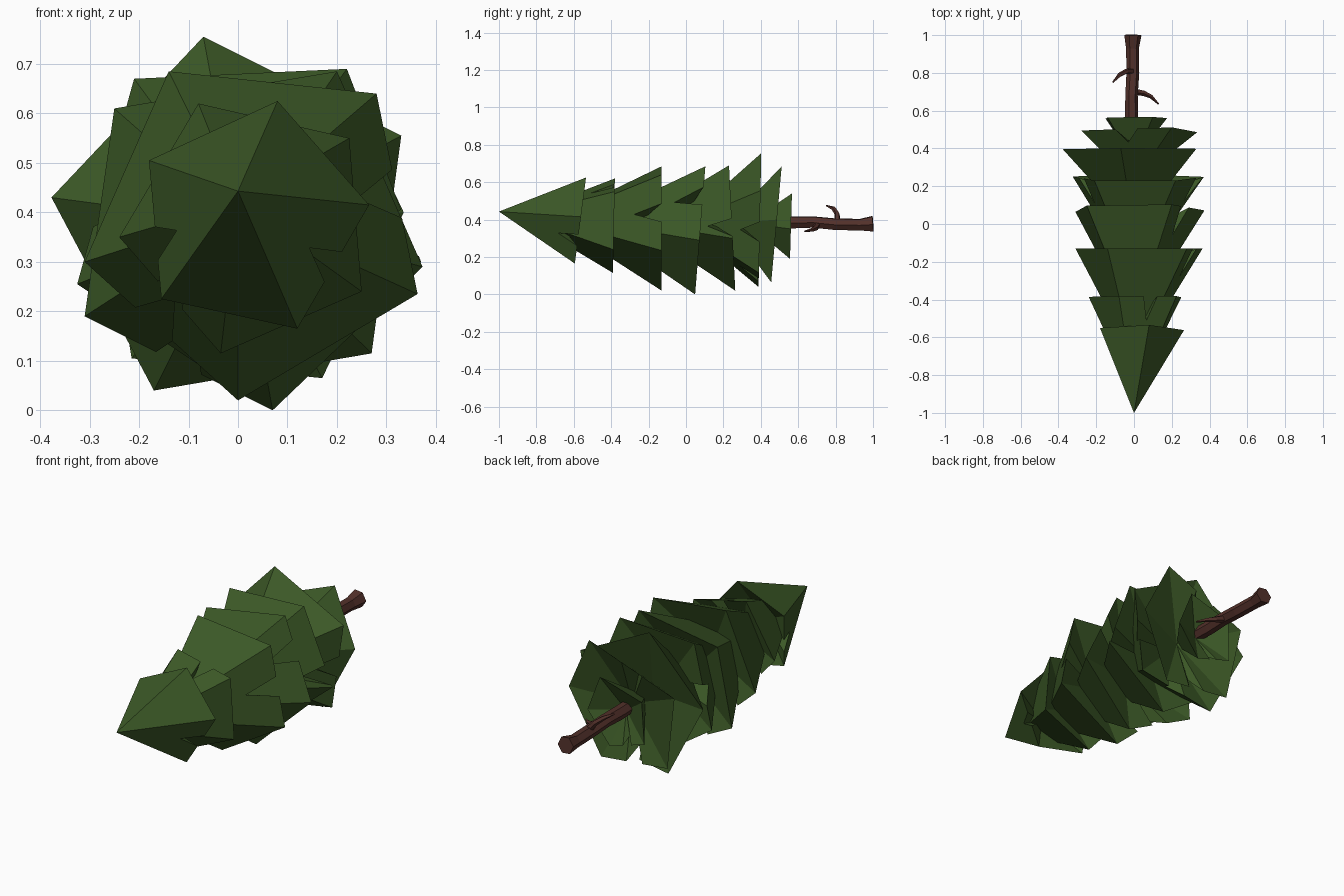
import bpy, bmesh, math
from mathutils import Vector


def material(name, rgb):
    m = bpy.data.materials.new(name)
    m.diffuse_color = (*rgb, 1)
    return m


GREEN = material("needle green", (0.045, 0.10, 0.02))
BROWN = material("bark brown", (0.085, 0.030, 0.023))


def finish(name, bm, mat):
    bmesh.ops.recalc_face_normals(bm, faces=bm.faces[:])
    me = bpy.data.meshes.new(name)
    bm.to_mesh(me)
    bm.free()
    me.materials.append(mat)
    bpy.context.collection.objects.link(bpy.data.objects.new(name, me))


def tier(name, apex, y, tilt, hollow, corners, notches):
    """Five-sided cone skirt with wedge notches and a hollow underside."""
    pts = [Vector((x, y + tilt * (z - 0.39), z)) for x, z in corners]
    tip = Vector(apex)
    ring = []
    for i, a in enumerate(pts):
        b = pts[(i + 1) % len(pts)]
        ring.append(a)
        if i in notches:
            t = notches[i]
            ring += [a.lerp(b, t - 0.12), a.lerp(b, t).lerp(tip, 0.25), a.lerp(b, t + 0.12)]
    mid = sum(pts, Vector()) / len(pts) - Vector((0, hollow, 0))
    bm = bmesh.new()
    vs = [bm.verts.new(p) for p in ring]
    top, bot = bm.verts.new(tip), bm.verts.new(mid)
    for i, v in enumerate(vs):
        w = vs[(i + 1) % len(vs)]
        bm.faces.new((top, v, w))
        bm.faces.new((bot, w, v))
    finish(name, bm, GREEN)


# Needle tiers: apex, base y, tilt, hollow, corners (x, z), notches {side: position}
tier("tip_tier", (0, -1, 0.443), -0.565, 0.13, 0.12,
     [(0.08, 0.625), (0.265, 0.415), (0.12, 0.165), (-0.155, 0.225), (-0.18, 0.505)], {1: 0.5, 3: 0.4})
tier("tier_2", (0, -0.90, 0.42), -0.385, 0.02, 0.12,
     [(-0.08, 0.62), (0.225, 0.55), (0.25, 0.24), (-0.035, 0.115), (-0.24, 0.35)], {0: 0.55, 3: 0.5})
tier("tier_3", (0, -0.72, 0.40), -0.13, 0.0, 0.13,
     [(-0.14, 0.685), (0.28, 0.64), (0.363, 0.235), (0, 0.02), (-0.31, 0.30)], {1: 0.5, 3: 0.55})
tier("tier_4", (0, -0.52, 0.39), 0.08, 0.08, 0.13,
     [(0.2, 0.685), (0.373, 0.29), (0.07, 0.0), (-0.31, 0.19), (-0.25, 0.61)], {2: 0.5, 0: 0.4})
tier("tier_5", (0, -0.28, 0.385), 0.245, -0.05, 0.12,
     [(0.22, 0.69), (0.37, 0.30), (0.03, 0.02), (-0.325, 0.255), (-0.21, 0.67)], {0: 0.85, 3: 0.4})
tier("tier_6", (0, -0.02, 0.38), 0.395, 0.02, 0.12,
     [(-0.07, 0.755), (0.33, 0.555), (0.27, 0.115), (-0.17, 0.04), (-0.377, 0.43)], {1: 0.5, 2: 0.5})
tier("tier_7", (0, 0.22, 0.38), 0.485, 0.09, 0.10,
     [(0.2, 0.685), (0.335, 0.40), (0.17, 0.065), (-0.215, 0.105), (-0.28, 0.5)], {2: 0.5, 4: 0.5})
tier("bottom_tier", (0, 0.33, 0.38), 0.562, 0.03, 0.08,
     [(0.1, 0.54), (0.175, 0.35), (0.05, 0.19), (-0.15, 0.25), (-0.14, 0.47)], {2: 0.5})


def limb(name, path, sides):
    """Faceted tube through (x, y, z, radius) stations."""
    bm = bmesh.new()
    ps = [Vector(p[:3]) for p in path]
    rings = []
    for i, p in enumerate(ps):
        d = (ps[min(i + 1, len(ps) - 1)] - ps[max(i - 1, 0)]).normalized()
        u = d.cross(Vector((0.1, 0.15, 1))).normalized()
        v = d.cross(u)
        r = path[i][3]
        rings.append([bm.verts.new(p + r * (math.cos(a) * u + math.sin(a) * v))
                      for a in (2 * math.pi * k / sides for k in range(sides))])
    for r0, r1 in zip(rings, rings[1:]):
        for k in range(sides):
            j = (k + 1) % sides
            bm.faces.new((r0[k], r0[j], r1[j], r1[k]))
    bm.faces.new(rings[0])
    bm.faces.new(rings[-1])
    finish(name, bm, BROWN)


# Trunk with flared foot, and two bare twigs
limb("trunk", [(-0.01, 0.30, 0.39, 0.033), (-0.013, 0.57, 0.385, 0.035), (-0.013, 0.68, 0.387, 0.033),
               (-0.006, 0.80, 0.375, 0.034), (-0.008, 0.93, 0.373, 0.034), (-0.006, 1.0, 0.378, 0.046)], 6)
limb("upper_twig", [(-0.01, 0.81, 0.39, 0.018), (-0.04, 0.808, 0.43, 0.014),
                    (-0.075, 0.79, 0.458, 0.012), (-0.112, 0.75, 0.475, 0.004)], 5)
limb("lower_twig", [(0.0, 0.70, 0.375, 0.019), (0.05, 0.693, 0.355, 0.015),
                    (0.09, 0.675, 0.345, 0.011), (0.13, 0.635, 0.337, 0.004)], 5)
